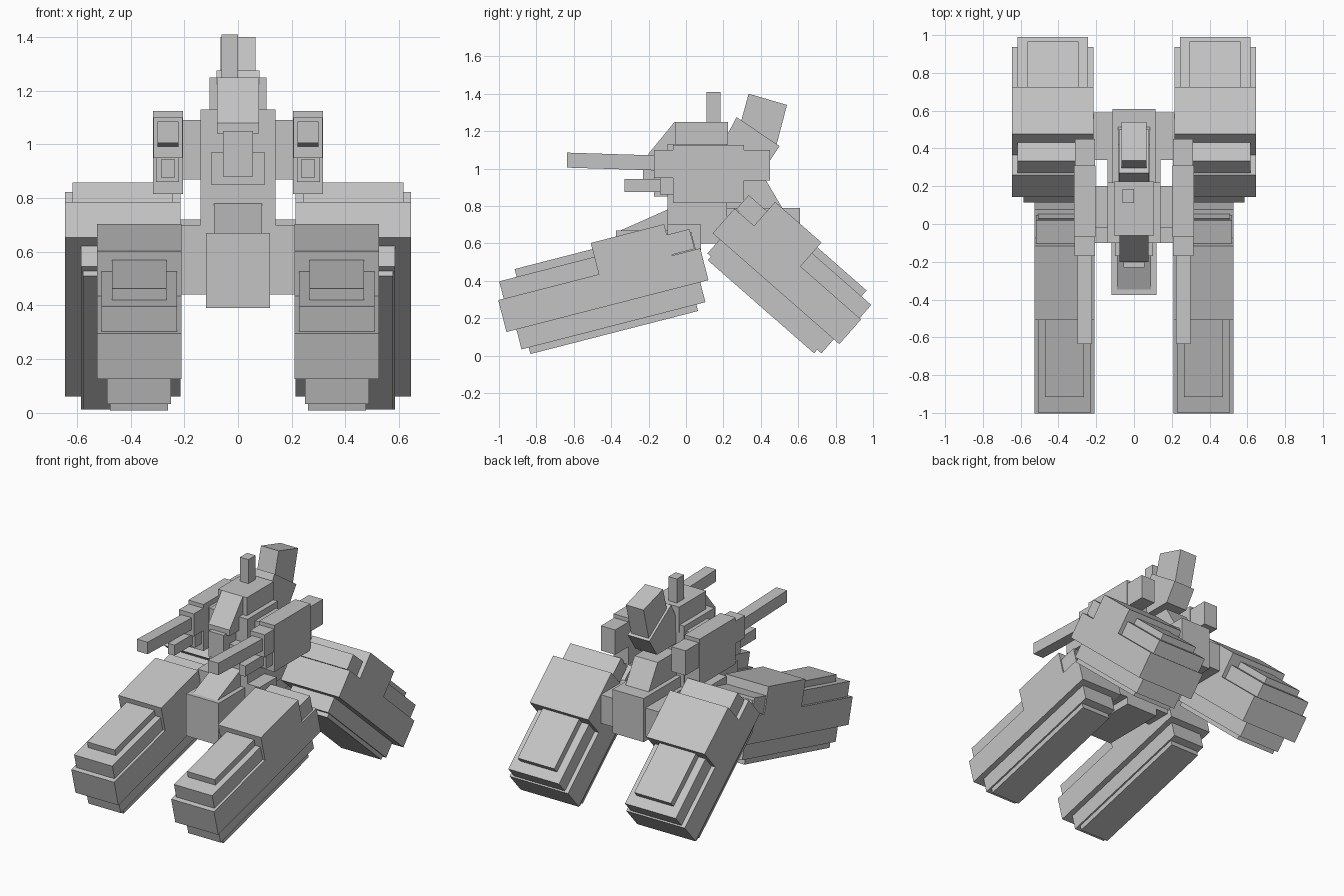
import bpy, bmesh
from math import sin, cos, radians

if "Cube" in bpy.data.objects:
    bpy.data.objects.remove(bpy.data.objects["Cube"], do_unlink=True)

grey = bpy.data.materials.new("light_grey")
grey.use_nodes = True
colour = (0.55, 0.55, 0.55, 1)
grey.diffuse_color = colour
grey.node_tree.nodes["Principled BSDF"].inputs["Base Color"].default_value = colour


def prism(name, profile, x0, x1):
    """Extrude a (y, z) side profile from x0 to x1."""
    bm = bmesh.new()
    face = bm.faces.new([bm.verts.new((x0, y, z)) for y, z in profile])
    ext = bmesh.ops.extrude_face_region(bm, geom=[face])
    moved = [v for v in ext["geom"] if isinstance(v, bmesh.types.BMVert)]
    bmesh.ops.translate(bm, verts=moved, vec=(x1 - x0, 0, 0))
    bmesh.ops.recalc_face_normals(bm, faces=bm.faces)
    mesh = bpy.data.meshes.new(name)
    bm.to_mesh(mesh)
    bm.free()
    mesh.materials.append(grey)
    obj = bpy.data.objects.new(name, mesh)
    bpy.context.collection.objects.link(obj)
    return obj


def pair(name, profile, x0, x1):
    prism("left_" + name, profile, x0, x1)
    prism("right_" + name, profile, -x1, -x0)


def rect(y0, y1, z0, z1):
    return [(y0, z0), (y1, z0), (y1, z1), (y0, z1)]


def leg(name, origin, angle, facing, centre, layers):
    """Stack of slabs measured along and across a tilted leg, from its foot."""
    c, s = cos(radians(angle)), sin(radians(angle))
    for part, u0, u1, v0, v1, half in layers:
        pts = [(origin[0] + facing * (u * c - v * s), origin[1] + u * s + v * c)
               for u, v in rect(u0, u1, v0, v1)]
        pair(name + "_" + part, pts, centre - half, centre + half)


# Front legs
leg("front_leg", (-0.96, 0.126), 14.4, 1, 0.368, [
    ("main", 0, 1.115, 0, 0.176, 0.158),
    ("upper", 0.03, 1.09, 0.17, 0.272, 0.141),
    ("plate", 0.126, 0.6, 0.26, 0.315, 0.102),
    ("knee", 0.555, 0.96, 0.174, 0.349, 0.158),
    ("hip_pad", 0.945, 1.085, 0.18, 0.29, 0.15),
    ("sole", 0.055, 1.07, -0.11, 0.01, 0.119),
    ("tread", 0.095, 1.02, -0.146, -0.1, 0.108)])

# Rear legs
leg("rear_leg", (0.82, 0.061), 41.2, -1, 0.43, [
    ("main", 0, 0.9, 0, 0.176, 0.215),
    ("upper", 0.01, 0.87, 0.17, 0.27, 0.187),
    ("plate", 0.08, 0.5, 0.26, 0.312, 0.135),
    ("knee", 0.43, 0.76, 0.174, 0.346, 0.215),
    ("hip_pad", 0.75, 0.89, 0.18, 0.28, 0.187),
    ("sole", 0.04, 0.85, -0.1, 0.01, 0.155),
    ("tread", 0.07, 0.825, -0.126, -0.09, 0.147)])

# Pelvis, hip axles and sloped waist fairings
prism("front_pelvis", rect(-0.375, 0.08, 0.39, 0.67), -0.12, 0.12)
prism("middle_pelvis", rect(-0.1, 0.4, 0.6, 0.72), -0.14, 0.14)
prism("rear_pelvis", rect(0.22, 0.61, 0.5, 0.79), -0.115, 0.115)
prism("front_hip_axle", rect(-0.1, 0.08, 0.44, 0.7), -0.23, 0.23)
prism("rear_hip_axle", rect(0.34, 0.59, 0.53, 0.72), -0.23, 0.23)
prism("front_fairing", [(-0.37, 0.66), (-0.1, 0.78), (0, 0.78), (0, 0.66)],
      -0.09, 0.09)
prism("rear_fairing", [(0.52, 0.78), (0.42, 0.95), (0.2, 0.95), (0.2, 0.7)],
      -0.085, 0.085)

# Torso and head
prism("torso", rect(-0.1, 0.22, 0.69, 1.13), -0.14, 0.14)
prism("shoulder_bar", rect(-0.02, 0.2, 0.87, 1.09), -0.22, 0.22)
prism("head", rect(-0.06, 0.225, 1.08, 1.25), -0.107, 0.107)
prism("nose", [(-0.06, 1.25), (-0.2, 1.08), (-0.2, 1.04), (0, 1.04), (0, 1.25)],
      -0.078, 0.078)
prism("chin", rect(-0.23, -0.05, 0.88, 1.05), -0.055, 0.055)
prism("chest", rect(-0.17, -0.05, 0.85, 0.97), -0.1, 0.1)
prism("antenna", rect(0.11, 0.185, 1.24, 1.41), -0.062, 0)

# Tilted tail fin
prism("fin_base", [(0.27, 1.275), (0.5, 1.12), (0.42, 1.0), (0.18, 1.0), (0.2, 1.14)],
      -0.08, 0.08)
prism("fin", [(0.335, 1.4), (0.54, 1.34), (0.485, 1.13), (0.28, 1.2)],
      -0.065, 0.065)

# Weapon pods with two barrels on each side
pair("pod", rect(-0.07, 0.31, 0.815, 1.125), 0.205, 0.317)
pair("pod_rear", rect(0.3, 0.45, 0.935, 1.1), 0.207, 0.312)
pair("upper_mount", rect(-0.17, -0.06, 0.95, 1.1), 0.207, 0.315)
pair("lower_mount", rect(-0.14, -0.06, 0.86, 0.96), 0.22, 0.305)
pair("upper_barrel", [(-0.635, 1.005), (-0.635, 1.085), (-0.16, 1.07), (-0.16, 0.99)],
     0.222, 0.3)
pair("lower_barrel", rect(-0.33, -0.13, 0.875, 0.945), 0.237, 0.285)
